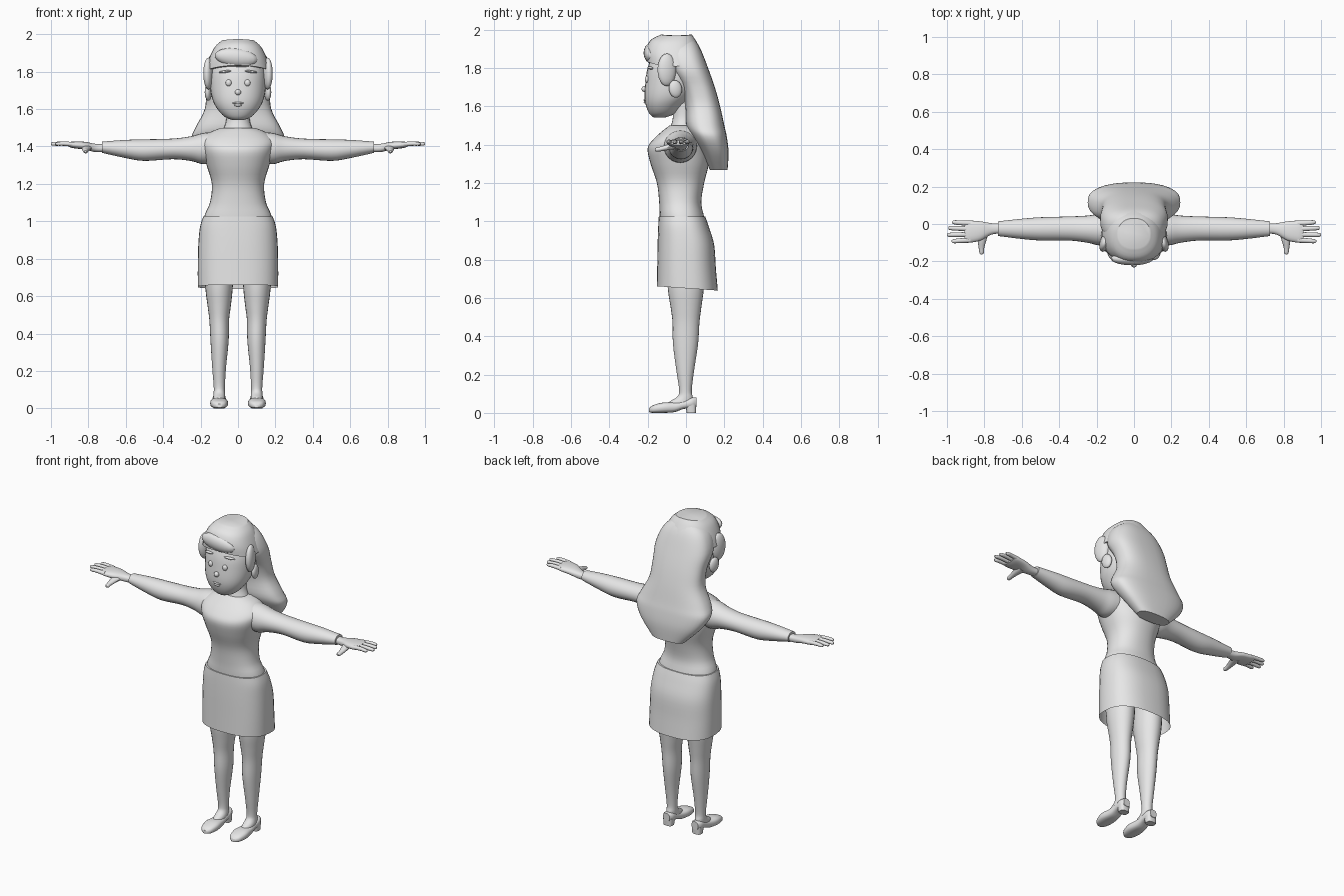
import bpy, bmesh, math
from mathutils import Matrix, Vector, Euler

grey = bpy.data.materials.new("plain_grey")
grey.diffuse_color = (0.8, 0.8, 0.8, 1)


def finish(name, bm, mirror=False, angle=40):
    bmesh.ops.recalc_face_normals(bm, faces=bm.faces)
    me = bpy.data.meshes.new(name)
    bm.to_mesh(me)
    bm.free()
    me.materials.append(grey)
    ob = bpy.data.objects.new(name, me)
    bpy.context.collection.objects.link(ob)
    bpy.ops.object.select_all(action='DESELECT')
    ob.select_set(True)
    bpy.context.view_layer.objects.active = ob
    bpy.ops.object.shade_smooth_by_angle(angle=math.radians(angle))
    if mirror:
        ob.modifiers.new("mirror", 'MIRROR').use_mirror_merge = False
    return ob


def spline(rings, steps):
    out = []
    for i in range(len(rings) - 1):
        p = [rings[max(0, min(len(rings) - 1, i + k))] for k in (-1, 0, 1, 2)]
        for s in range(steps):
            t = s / steps
            out.append([0.5 * (2 * b + (c - a) * t + (2 * a - 5 * b + 4 * c - d) * t * t
                               + (3 * b - a - 3 * c + d) * t ** 3) for a, b, c, d in zip(*p)])
    return out + [list(rings[-1])]


def loft(name, axis, rings, n=24, power=2.0, steps=4, mirror=False, caps=(True, True), shift=None):
    """Rounded tube along an axis; ring = (position, a_min, a_max, b_min, b_max)."""
    bm = bmesh.new()
    loops = []
    for t, a0, a1, b0, b1 in spline(rings, steps):
        loop = []
        for k in range(n):
            ang = 2 * math.pi * k / n
            c, s = math.cos(ang), math.sin(ang)
            a = (a0 + a1) / 2 + (a1 - a0) / 2 * math.copysign(abs(c) ** (2 / power), c)
            b = (b0 + b1) / 2 + (b1 - b0) / 2 * math.copysign(abs(s) ** (2 / power), s)
            co = Vector({'X': (t, a, b), 'Y': (a, t, b), 'Z': (a, b, t)}[axis])
            if shift:
                co.z += shift(co)
            loop.append(bm.verts.new(co))
        loops.append(loop)
    for l0, l1 in zip(loops, loops[1:]):
        for k in range(n):
            bm.faces.new((l0[k], l0[(k + 1) % n], l1[(k + 1) % n], l1[k]))
    if caps[0]:
        bm.faces.new(loops[0])
    if caps[1]:
        bm.faces.new(loops[-1])
    return finish(name, bm, mirror)


def upright(name, rows, **kw):
    """Left-right symmetric loft; row = (z, half_width, y_front, y_back)."""
    return loft(name, 'Z', [(z, -w, w, f, b) for z, w, f, b in rows], **kw)


def ball(name, loc, size, rot=(0, 0, 0), mirror=False):
    bm = bmesh.new()
    m = Matrix.LocRotScale(Vector(loc), Euler(rot), Vector(size))
    bmesh.ops.create_uvsphere(bm, u_segments=20, v_segments=12, radius=1, matrix=m)
    return finish(name, bm, mirror)


# Top and skirt
upright("torso", [(0.90, .19, -.13, .12), (1.02, .182, -.137, .095), (1.10, .15, -.14, .08),
                  (1.20, .14, -.152, .095), (1.30, .168, -.185, .118), (1.38, .19, -.20, .11),
                  (1.43, .195, -.168, .09), (1.475, .15, -.118, .07), (1.50, .09, -.085, .05)],
        n=36, power=2.25)
upright("skirt", [(1.025, .186, -.142, .10), (0.97, .203, -.145, .12), (0.88, .212, -.148, .147),
                  (0.76, .215, -.15, .156), (0.65, .215, -.152, .166)],
        n=36, power=2.5, caps=(True, False), shift=lambda c: -.07 * c.y * (1.03 - c.z) / .38)

# Sleeves
loft("sleeve", 'X', [(.08, -.11, .06, 1.32, 1.478), (.18, -.115, .055, 1.305, 1.473),
                     (.25, -.10, .045, 1.322, 1.455), (.35, -.088, .04, 1.332, 1.442),
                     (.50, -.088, .036, 1.323, 1.438), (.60, -.08, .028, 1.338, 1.435),
                     (.727, -.064, .014, 1.366, 1.426)], mirror=True)

# Hands
loft("palm", 'X', [(.70, -.05, .004, 1.372, 1.412), (.76, -.056, .004, 1.37, 1.414),
                   (.82, -.088, .014, 1.383, 1.425), (.88, -.10, .018, 1.391, 1.427),
                   (.905, -.094, .012, 1.398, 1.422)], n=20, power=2.4, mirror=True)
for i, (y0, y1, tip) in enumerate([(.004, .009, .972), (-.026, -.022, .993),
                                   (-.056, -.058, 1.0), (-.086, -.092, .975)]):
    rows = [(x, y - r, y + r, z - r * .9, z + r * .9) for x, y, z, r in
            [(.875, y0, 1.411, .014), (.93, (y0 + y1) / 2, 1.415, .0125),
             (tip - .012, y1, 1.414, .011), (tip, y1, 1.414, .005)]]
    loft("finger_%d" % (i + 1), 'X', rows, n=12, steps=3, mirror=True)
loft("thumb", 'Y', [(-.04, .775, .835, 1.378, 1.412), (-.09, .79, .835, 1.372, 1.402),
                    (-.13, .801, .83, 1.365, 1.39), (-.153, .802, .827, 1.363, 1.385),
                    (-.162, .809, .821, 1.368, 1.38)], n=12, steps=3, mirror=True)

# Legs and shoes
loft("leg", 'Z', [(.80, .025, .18, -.10, .10), (.65, .028, .175, -.095, .093),
                  (.55, .038, .163, -.08, .08), (.47, .048, .153, -.07, .07),
                  (.36, .05, .147, -.068, .063), (.22, .064, .138, -.05, .042),
                  (.12, .07, .13, -.036, .03), (.085, .07, .13, -.045, .035),
                  (.06, .068, .132, -.085, .04), (.045, .068, .132, -.10, .04)], mirror=True)
loft("shoe", 'Y', [(-.192, .085, .115, .004, .024), (-.172, .064, .137, 0, .04),
                   (-.12, .053, .149, 0, .054), (-.06, .06, .141, .004, .056),
                   (-.015, .065, .136, .02, .064), (.03, .066, .135, .025, .08),
                   (.055, .078, .123, .03, .08)], n=20, power=2.7, mirror=True)
loft("shoe_heel", 'Z', [(0, .072, .13, .004, .052), (.045, .068, .134, -.004, .054)],
     n=20, power=3, steps=1, mirror=True)

# Neck and head
upright("neck", [(1.46, .095, -.09, .05), (1.50, .075, -.078, .045), (1.55, .062, -.068, .045),
                 (1.64, .065, -.07, .05)])
upright("head", [(1.541, .03, -.168, -.11), (1.56, .073, -.19, -.06), (1.60, .11, -.208, -.02),
                 (1.65, .136, -.216, .03), (1.72, .149, -.212, .07), (1.80, .148, -.20, .08),
                 (1.88, .12, -.165, .05), (1.93, .06, -.11, .0)], n=32, power=2.15)
ball("ear", (.159, -.055, 1.69), (.018, .035, .046), (.15, 0, .2), mirror=True)
ball("eye", (.05, -.203, 1.74), (.016, .012, .018), mirror=True)
ball("eyebrow", (.07, -.186, 1.80), (.034, .012, .007), (0, .12, .3), mirror=True)
ball("nose", (0, -.216, 1.69), (.016, .016, .016))
ball("upper_lip", (0, -.213, 1.632), (.03, .008, .006))
ball("lower_lip", (0, -.212, 1.621), (.02, .009, .007))

# Hair
upright("hair_cap", [(1.974, .085, -.13, .03), (1.945, .125, -.185, .05), (1.89, .155, -.21, .08),
                     (1.835, .172, -.208, .10)], n=32, power=2.3,
        shift=lambda c: -.9 * c.x * c.x)
ball("hair_fringe", (-.01, -.185, 1.875), (.115, .036, .05), (.1, .12, 0))
ball("side_lock", (.158, -.10, 1.79), (.026, .05, .085), (0, 0, .25), mirror=True)
upright("hair_back", [(1.96, .06, -.06, .035), (1.90, .14, -.10, .075), (1.80, .18, -.09, .115),
                      (1.70, .172, -.03, .15), (1.60, .178, -.005, .178), (1.50, .228, .0, .20),
                      (1.44, .247, .03, .213), (1.36, .20, .08, .222), (1.268, .11, .125, .217)],
        n=36, power=2.6)
